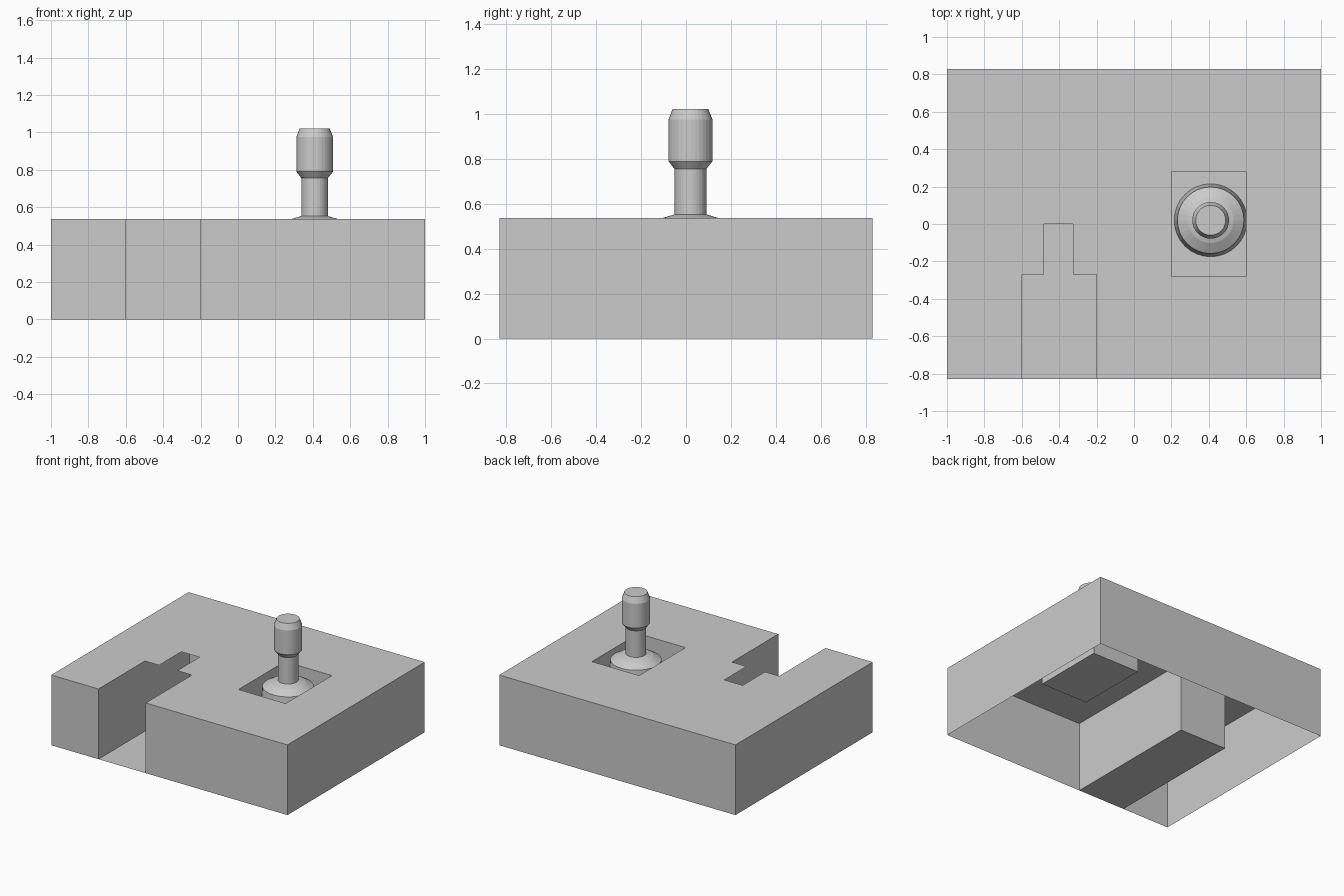
import bpy, bmesh, math

if "Cube" in bpy.data.objects:
    bpy.data.objects.remove(bpy.data.objects["Cube"])

H = 0.537          # height of the block
POCKET_Z = 0.315   # floor of the pocket holding the peg


def finish(bm, name):
    bmesh.ops.remove_doubles(bm, verts=bm.verts, dist=1e-5)
    mesh = bpy.data.meshes.new(name)
    bm.to_mesh(mesh)
    bm.free()
    obj = bpy.data.objects.new(name, mesh)
    bpy.context.collection.objects.link(obj)
    return obj


def walls(bm, outline, z0, z1):
    """Upright sheets along a closed outline (counter-clockwise faces outward)."""
    for (ax, ay), (bx, by) in zip(outline, outline[1:] + outline[:1]):
        bm.faces.new([bm.verts.new(p) for p in
                      ((ax, ay, z0), (bx, by, z0), (bx, by, z1), (ax, ay, z1))])


def sheet(bm, x0, x1, y0, y1, z):
    """Level rectangle facing up."""
    bm.faces.new([bm.verts.new(p) for p in
                  ((x0, y0, z), (x1, y0, z), (x1, y1, z), (x0, y1, z))])


def lathe(name, profile, centre, sides=32):
    """Turned shape from (radius, height) points, capped on top."""
    bm = bmesh.new()
    rings = []
    for r, z in profile:
        rings.append([bm.verts.new((centre[0] + r * math.cos(math.tau * i / sides),
                                    centre[1] + r * math.sin(math.tau * i / sides), z))
                      for i in range(sides)])
    for lo, hi in zip(rings, rings[1:]):
        for i in range(sides):
            j = (i + 1) % sides
            bm.faces.new((lo[i], lo[j], hi[j], hi[i]))
    bm.faces.new(rings[-1])
    return finish(bm, name)


# Outer walls run on into the channel at the front
bm = bmesh.new()
walls(bm, [(-0.2, -0.83), (1, -0.83), (1, 0.83), (-1, 0.83), (-1, -0.83),
           (-0.6, -0.83), (-0.6, 0.27), (-0.2, 0.27)], 0, H)
# (the closing segment above is the right-hand channel wall)

# Top sheet as a grid, leaving out the slot, its narrow end and the pocket
openings = [(-0.6, -0.2, -0.83, -0.27), (-0.48, -0.325, -0.27, 0.0),
            (0.2, 0.6, -0.28, 0.28)]
xs = [-1, -0.6, -0.48, -0.325, -0.2, 0.2, 0.6, 1]
ys = [-0.83, -0.28, -0.27, 0, 0.27, 0.28, 0.83]
for x0, x1 in zip(xs, xs[1:]):
    for y0, y1 in zip(ys, ys[1:]):
        cx, cy = (x0 + x1) / 2, (y0 + y1) / 2
        if not any(a < cx < b and c < cy < d for a, b, c, d in openings):
            sheet(bm, x0, x1, y0, y1, H)
finish(bm, "block_shell")

# Floor of the channel
bm = bmesh.new()
sheet(bm, -0.6, -0.2, -0.83, 0.27, 0)
finish(bm, "channel_floor")

# Pocket, clockwise so it faces inward
bm = bmesh.new()
walls(bm, [(0.2, -0.28), (0.2, 0.28), (0.6, 0.28), (0.6, -0.28)], POCKET_Z, H)
sheet(bm, 0.2, 0.6, -0.28, 0.28, POCKET_Z)
finish(bm, "pocket")

# Peg with a flared base, neck and bevelled head
lathe("peg", [(0.195, POCKET_Z), (0.178, 0.505), (0.122, 0.538), (0.071, 0.553),
              (0.071, 0.756), (0.098, 0.79), (0.098, 0.976), (0.08, 1.022)],
      (0.41, 0.02))
